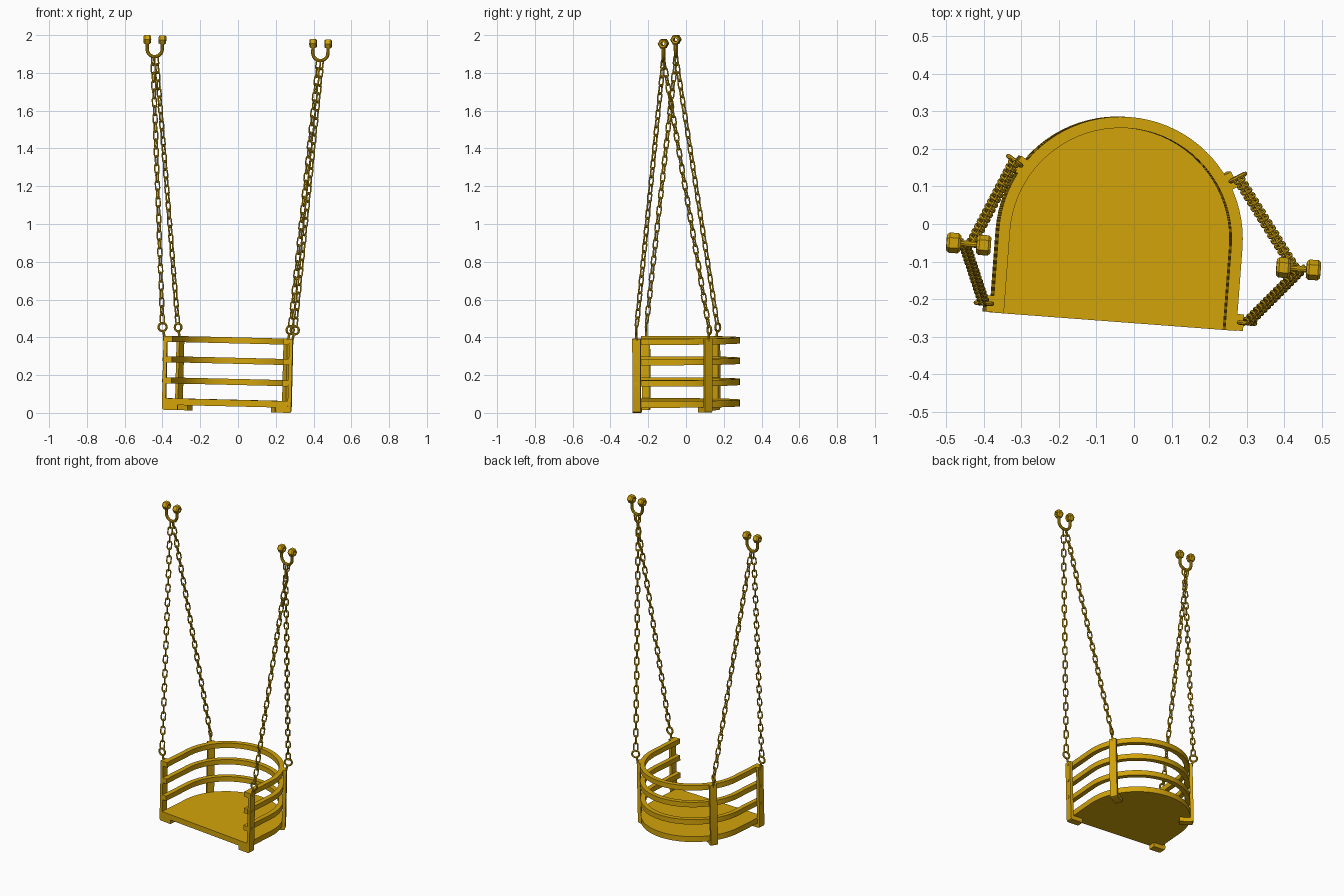
import bpy, bmesh
from math import sin, cos, pi, radians
from mathutils import Matrix, Vector

if "Cube" in bpy.data.objects:
    bpy.data.objects.remove(bpy.data.objects["Cube"])

# The whole swing hangs slightly turned and rolled
POSE = (Matrix.Translation((-0.042, 0, 0.008))
        @ Matrix.Rotation(radians(-4.3), 4, 'Z') @ Matrix.Rotation(radians(1.38), 4, 'Y'))
GOLD = bpy.data.materials.new("gold_paint")
GOLD.diffuse_color = (0.65, 0.37, 0.003, 1)
GOLD.use_nodes = True
GOLD.node_tree.nodes["Principled BSDF"].inputs["Base Color"].default_value = GOLD.diffuse_color

R, CY, FRONT = 0.325, -0.039, -0.26      # seat radius, arc centre y, front edge y
RAIL_T, RAIL_H = 0.03, 0.032
UP = Vector((0, 0, 1))


def finish(bm, name):
    bmesh.ops.recalc_face_normals(bm, faces=bm.faces)
    me = bpy.data.meshes.new(name)
    bm.to_mesh(me)
    bm.free()
    me.materials.append(GOLD)
    ob = bpy.data.objects.new(name, me)
    bpy.context.collection.objects.link(ob)
    ob.matrix_world = POSE
    bpy.ops.object.select_all(action='DESELECT')
    ob.select_set(True)
    bpy.context.view_layer.objects.active = ob
    bpy.ops.object.shade_smooth_by_angle(angle=radians(35))
    return ob


def prism(bm, pts, depth):
    """Extrude a polygon of 3D points by a vector."""
    f = bm.faces.new([bm.verts.new(p) for p in pts])
    ext = bmesh.ops.extrude_face_region(bm, geom=[f])
    bmesh.ops.translate(bm, vec=depth,
                        verts=[v for v in ext["geom"] if isinstance(v, bmesh.types.BMVert)])


def tube(bm, pts, normal, r, sides=8, closed=False):
    """Round rod along a planar path."""
    n, rings = len(pts), []
    for i, p in enumerate(pts):
        a = pts[(i - 1) % n] if closed or i else p
        b = pts[(i + 1) % n] if closed or i < n - 1 else p
        out = (b - a).normalized().cross(normal)
        rings.append([bm.verts.new(p + r * (cos(2 * pi * k / sides) * out
                                            + sin(2 * pi * k / sides) * normal))
                      for k in range(sides)])
    for i in range(n if closed else n - 1):
        s, t = rings[i], rings[(i + 1) % n]
        for k in range(sides):
            bm.faces.new((s[k], s[(k + 1) % sides], t[(k + 1) % sides], t[k]))
    if not closed:
        bm.faces.new(rings[0])
        bm.faces.new(rings[-1])


def u_outline(r, z, seg=40):
    arc = [Vector((r * cos(pi * i / seg), CY + r * sin(pi * i / seg), z)) for i in range(seg + 1)]
    return [Vector((r, FRONT, z))] + arc + [Vector((-r, FRONT, z))]


# Seat board
bm = bmesh.new()
prism(bm, u_outline(R, 0.027), Vector((0, 0, 0.035)))
finish(bm, "seat_board")

# Three bent guard rails
for name, z in (("lower", 0.156), ("middle", 0.268), ("top", 0.376)):
    bm = bmesh.new()
    loops = [[bm.verts.new(p) for p in u_outline(r, z + dz)]
             for r, dz in ((R, -RAIL_H / 2), (R, RAIL_H / 2),
                           (R - RAIL_T, RAIL_H / 2), (R - RAIL_T, -RAIL_H / 2))]
    for k in range(4):
        a, b = loops[k], loops[(k + 1) % 4]
        for i in range(len(a) - 1):
            bm.faces.new((a[i], a[i + 1], b[i + 1], b[i]))
    bm.faces.new([l[0] for l in loops])
    bm.faces.new([l[-1] for l in loops])
    finish(bm, name + "_rail")


def chain(name, a, b, r=0.0043):
    """Links alternate a quarter turn along the line a-b."""
    d = (b - a).normalized()
    w = UP.cross(d).normalized()
    n = round((b - a).length / 0.044)
    pitch = (b - a).length / n
    half_w = 0.012
    straight = pitch / 2 + r - half_w
    bm = bmesh.new()
    for i in range(n):
        side, nrm = (w, d.cross(w)) if i % 2 == 0 else (d.cross(w), w)
        c = a + d * pitch * (i + 0.5)
        pts = []
        for e in (1, -1):
            for k in range(7):
                t = pi * k / 6
                pts.append(c + e * (d * (straight + half_w * sin(t)) + side * half_w * cos(t)))
        tube(bm, pts, nrm, r, 6, True)
    finish(bm, name)


for s, side in ((-1, "left"), (1, "right")):
    hang = Vector((s * 0.44, -0.083, 1.868))

    # Shackle: bent rod with a chamfered, pierced hexagonal nut on each end
    bm = bmesh.new()
    path = [hang + Vector((-0.04, 0, 0.075))]
    path += [hang + Vector((-0.04 * cos(pi * k / 14), 0, 0.04 - 0.04 * sin(pi * k / 14)))
             for k in range(15)]
    path += [hang + Vector((0.04, 0, 0.075))]
    tube(bm, path, Vector((0, 1, 0)), 0.009, 10)
    prof = [(-0.019, 0.011), (-0.019, 0.021), (-0.012, 0.027), (0.012, 0.027),
            (0.019, 0.021), (0.019, 0.011)]
    for e in (-0.04, 0.04):
        rings = [[bm.verts.new(hang + Vector((e + x, r * cos(pi * k / 3),
                                              0.09 + r * sin(pi * k / 3))))
                  for k in range(6)] for x, r in prof]
        for i in range(len(rings)):
            p, q = rings[i], rings[(i + 1) % len(rings)]
            for k in range(6):
                bm.faces.new((p[k], p[(k + 1) % 6], q[(k + 1) % 6], q[k]))
    finish(bm, side + "_shackle")

    ang = radians(32)
    places = (("front", Vector((s * R, -0.237, 0)), Vector((s, 0, 0))),
              ("rear", Vector((s * R * cos(ang), CY + R * sin(ang), 0)),
               Vector((s * cos(ang), sin(ang), 0))))
    for pos, base, out in places:
        tan = UP.cross(out)

        def at(o, z, t=0.0):
            return base + out * o + tan * t + UP * z

        # L-shaped strap: upright outside the rails, foot under the seat
        bm = bmesh.new()
        outline = [(-0.065, 0), (0.006, 0), (0.015, 0.004), (0.018, 0.013), (0.018, 0.392),
                   (-0.001, 0.392), (-0.001, 0.027), (-0.065, 0.027)]
        prism(bm, [at(o, z, -0.022) for o, z in outline], tan * 0.044)
        finish(bm, f"{side}_{pos}_strap")

        # Eye bolt on top of the strap
        bm = bmesh.new()
        eye = at(0.026, 0.438)
        tube(bm, [eye + 0.0215 * (out * cos(2 * pi * k / 20) + UP * sin(2 * pi * k / 20))
                  for k in range(20)], tan, 0.006, 8, True)
        tube(bm, [at(0.012, 0.375), at(0.022, 0.419)], tan, 0.0065, 8)
        finish(bm, f"{side}_{pos}_eye_bolt")

        # Chain up to the shackle; front and rear chains hang side by side there
        top = hang + Vector((s * (0.009 if pos == "front" else -0.009), 0, 0.001))
        chain(f"{side}_{pos}_chain", eye + (top - eye).normalized() * 0.0215, top)

        # Flat bolt heads where the front straps hold the rails
        if pos == "front":
            bm = bmesh.new()
            for z in (0.156, 0.268, 0.376):
                prism(bm, [at(0.016, z) + 0.009 * (tan * cos(pi * k / 6) + UP * sin(pi * k / 6))
                           for k in range(12)], out * 0.005)
            finish(bm, side + "_front_bolts")
